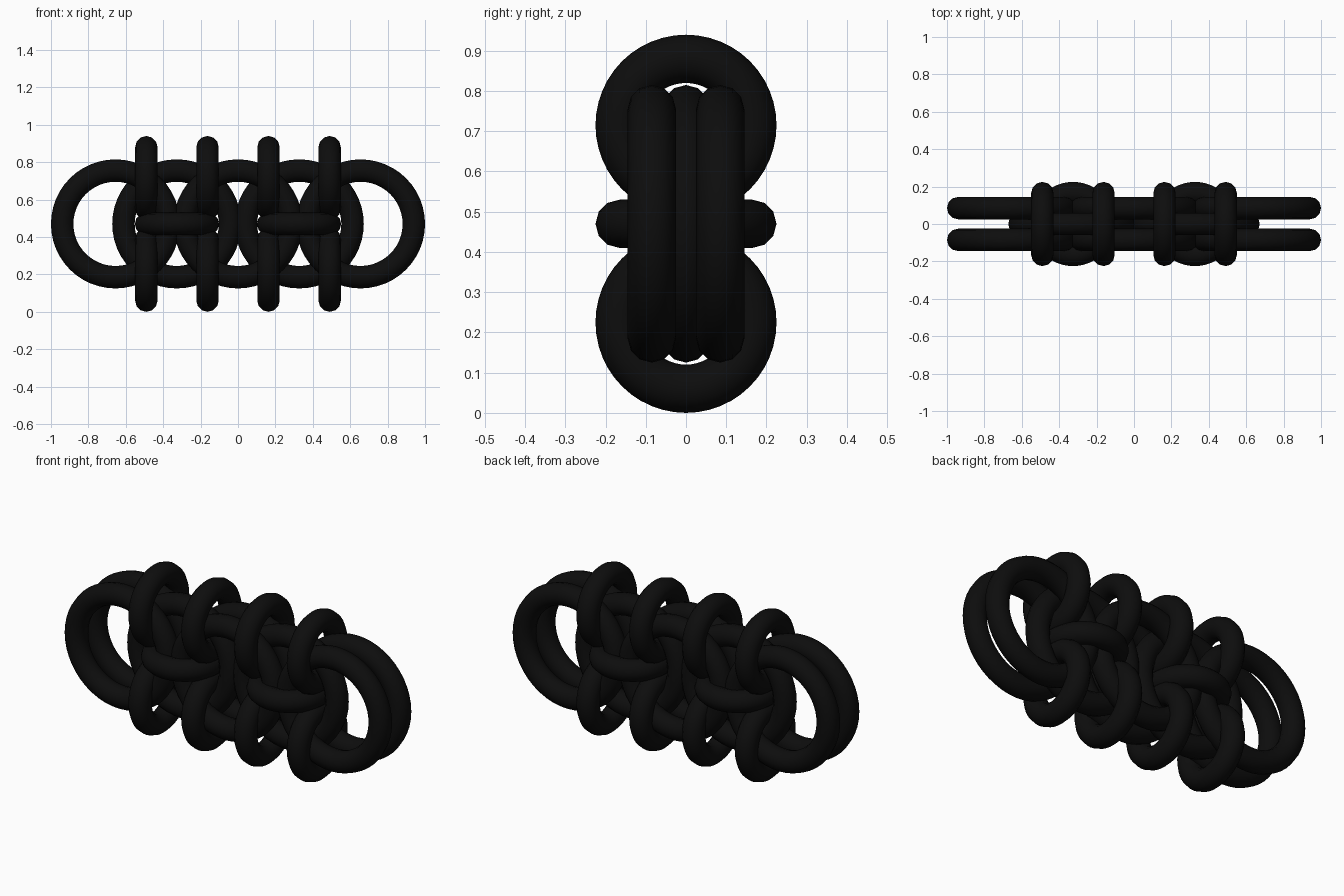
import bpy
from math import pi

if "Cube" in bpy.data.objects:
    bpy.data.objects.remove(bpy.data.objects["Cube"])

TUBE = 0.06      # wire radius
MID = 0.47       # height of the weave's centre line

black = bpy.data.materials.new("black_metal")
black.diffuse_color = (0.004, 0.004, 0.004, 1)
black.use_nodes = True
black.node_tree.nodes["Principled BSDF"].inputs["Base Color"].default_value = black.diffuse_color


def ring(name, loc, radius, rot=(0, 0, 0)):
    bpy.ops.mesh.primitive_torus_add(
        location=loc, rotation=rot, major_radius=radius, minor_radius=TUBE,
        major_segments=48, minor_segments=12)
    obj = bpy.context.object
    obj.name = name
    obj.data.materials.append(black)
    bpy.ops.object.shade_smooth()
    return obj


# Large upright rings: three outer pairs, front and back
for x in (-0.655, 0, 0.655):
    for y in (-0.085, 0.085):
        ring("large_outer_ring", (x, y, MID), 0.285, (pi / 2, 0, 0))

# Large upright rings: two in the middle layer
for x in (-0.3275, 0.3275):
    ring("large_middle_ring", (x, 0, MID), 0.285, (pi / 2, 0, 0))

# Small crosswise rings gripping the top and bottom edges
for x in (-0.49, -0.163, 0.163, 0.49):
    for z in (MID - 0.245, MID + 0.245):
        ring("small_edge_ring", (x, 0, z), 0.165, (0, pi / 2, 0))

# Small flat rings around the centre line
for x in (-0.3265, 0.3265):
    ring("small_flat_ring", (x, 0, MID), 0.165)
